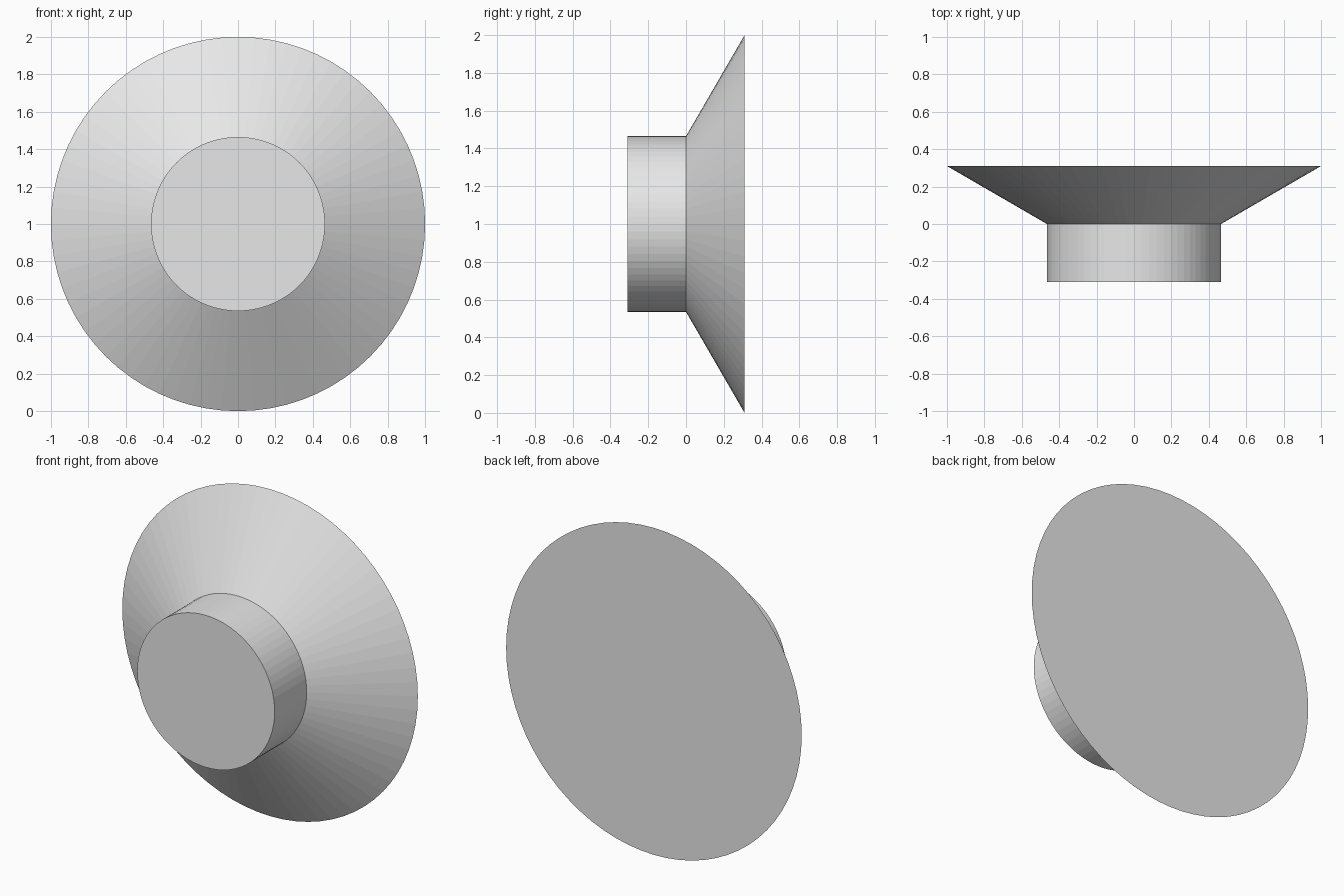
import bpy
import bmesh
from math import pi
from mathutils import Matrix, Vector

SIDES = 72
AXIS_HEIGHT = 1.0

cube = bpy.data.objects.get("Cube")
if cube:
    bpy.data.objects.remove(cube, do_unlink=True)

grey = bpy.data.materials.new("plain grey")
grey.use_nodes = True
colour = (0.8, 0.8, 0.8, 1.0)
grey.diffuse_color = colour
grey.node_tree.nodes["Principled BSDF"].inputs["Base Color"].default_value = colour


def round_part(name, front_y, back_y, front_radius, back_radius, open_end):
    """Tapered round part along y, with the hidden joining end left open."""
    bm = bmesh.new()
    bmesh.ops.create_cone(bm, cap_ends=True, segments=SIDES,
                          radius1=front_radius, radius2=back_radius,
                          depth=back_y - front_y)
    # Turn the cone so that its base faces the front
    bm.transform(Matrix.Translation((0, (front_y + back_y) / 2, AXIS_HEIGHT))
                 @ Matrix.Rotation(-pi / 2, 4, "X"))
    bm.normal_update()
    inner = [f for f in bm.faces if f.normal.dot(Vector((0, open_end, 0))) > 0.99]
    bmesh.ops.delete(bm, geom=inner, context="FACES_ONLY")
    mesh = bpy.data.meshes.new(name)
    bm.to_mesh(mesh)
    bm.free()
    mesh.materials.append(grey)
    part = bpy.data.objects.new(name, mesh)
    bpy.context.collection.objects.link(part)
    return part


# Short cylinder at the front
round_part("stem", -0.31, 0.0, 0.465, 0.465, open_end=1)

# Wide cone opening to a flat back
round_part("flared_disc", 0.0, 0.31, 0.465, 1.0, open_end=-1)
